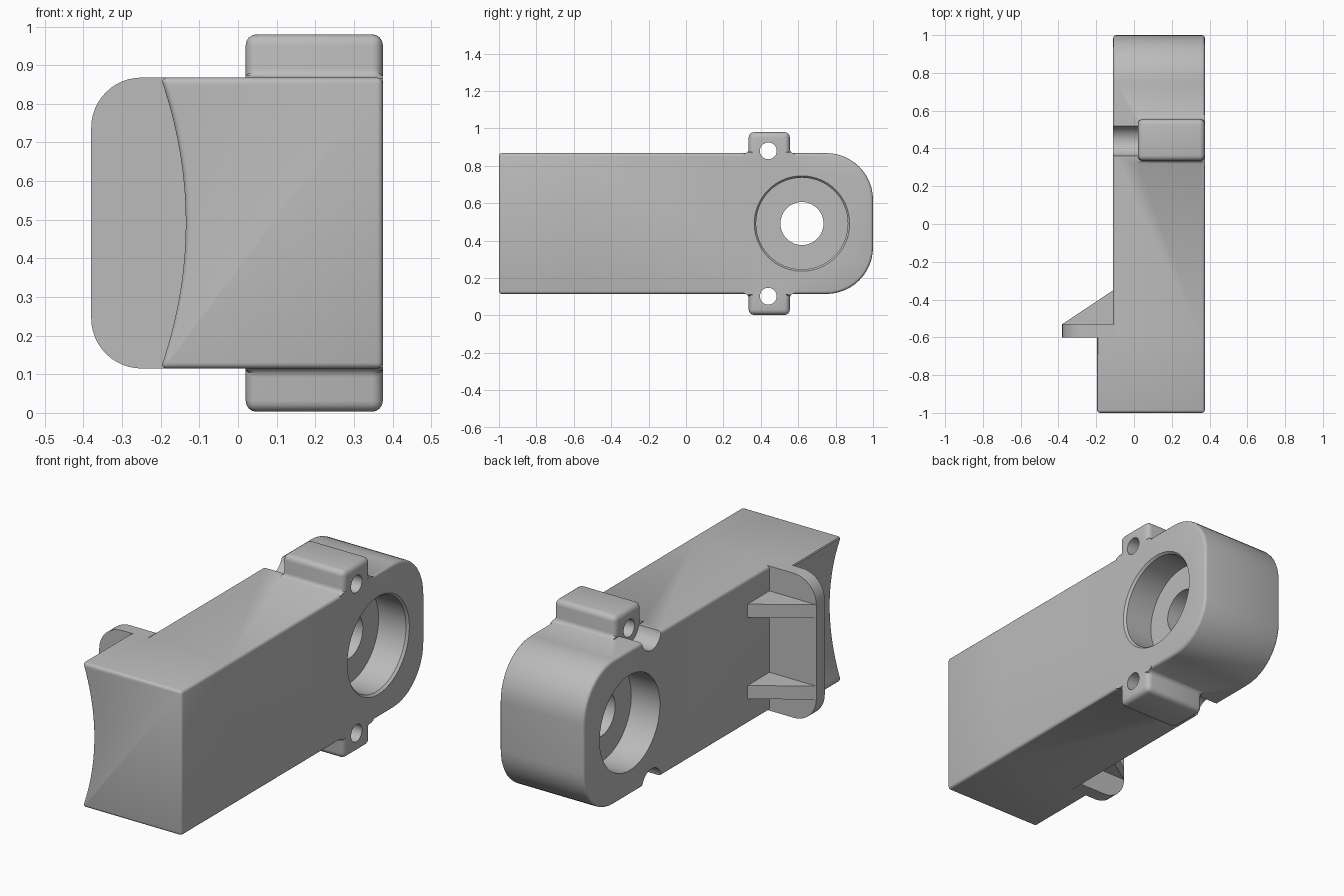
import bpy, bmesh, math
from mathutils import Vector

cube = bpy.data.objects.get("Cube")
if cube:
    bpy.data.objects.remove(cube, do_unlink=True)

grey = bpy.data.materials.new("plain grey")
grey.use_nodes = True
grey.diffuse_color = (0.5, 0.5, 0.5, 1)
grey.node_tree.nodes["Principled BSDF"].inputs["Base Color"].default_value = (0.5, 0.5, 0.5, 1)

LOW, HIGH = 0.115, 0.868          # underside and top of the arm
MID = (LOW + HIGH) / 2
RIGHT, LEFT = -0.11, 0.375        # side faces of the arm
STEP = -0.6                       # where the head meets the arm
EDGE = 0.015                      # edge rounding


def finish(name, bm):
    bmesh.ops.recalc_face_normals(bm, faces=bm.faces)
    mesh = bpy.data.meshes.new(name)
    bm.to_mesh(mesh)
    bm.free()
    mesh.materials.append(grey)
    obj = bpy.data.objects.new(name, mesh)
    bpy.context.collection.objects.link(obj)
    return obj


def prism(name, axis, outline, lo, hi, bevel=0, keep=lambda edge: True, segments=3):
    """Extrude an outline along an axis, rounding its sharp convex edges."""
    place = {"x": lambda a, b: (lo, a, b), "y": lambda a, b: (a, lo, b),
             "z": lambda a, b: (a, b, lo)}[axis]
    bm = bmesh.new()
    face = bm.faces.new([bm.verts.new(place(a, b)) for a, b in outline])
    moved = bmesh.ops.extrude_face_region(bm, geom=[face])["geom"]
    shift = Vector([(hi - lo) * (axis == c) for c in "xyz"])
    bmesh.ops.translate(bm, vec=shift, verts=[v for v in moved if isinstance(v, bmesh.types.BMVert)])
    bmesh.ops.recalc_face_normals(bm, faces=bm.faces)
    if bevel:
        sharp = [e for e in bm.edges if e.calc_face_angle_signed() > math.radians(30) and keep(e)]
        bmesh.ops.bevel(bm, geom=sharp, offset=bevel, segments=segments, profile=0.5, affect="EDGES")
    return finish(name, bm)


def arc(cx, cz, r, start, end, steps=12):
    angles = [math.radians(start + (end - start) * i / steps) for i in range(steps + 1)]
    return [(cx + r * math.cos(t), cz + r * math.sin(t)) for t in angles]


def lathe(name, profile, y, z, sides=64):
    """Turn a profile of (x, radius) about an axis parallel to x."""
    bm = bmesh.new()
    rings = [[bm.verts.new((x, a, b)) for a, b in arc(y, z, r, 0, 360, sides)[:-1]]
             for x, r in profile]
    for one, two in zip(rings, rings[1:]):
        for i in range(sides):
            j = (i + 1) % sides
            bm.faces.new((one[i], one[j], two[j], two[i]))
    bm.faces.new(rings[0])
    bm.faces.new(rings[-1])
    return finish(name, bm)


def combine(obj, tool, operation):
    mod = obj.modifiers.new(operation, "BOOLEAN")
    mod.operation, mod.object, mod.solver = operation, tool, "EXACT"
    bpy.context.view_layer.objects.active = obj
    bpy.ops.object.modifier_apply(modifier=mod.name)
    bpy.data.objects.remove(tool, do_unlink=True)


def off_step(edge):
    return any(abs(v.co.y - STEP) > 0.001 for v in edge.verts)


# Arm with a rounded back end
R = 0.25
arm_outline = ([(STEP, LOW)] + arc(1 - R, LOW + R, R, -90, 0)
               + arc(1 - R, HIGH - R, R, 0, 90) + [(STEP, HIGH)])
arm = prism("arm", "x", arm_outline, RIGHT, LEFT, EDGE, off_step)

# Screw tabs above and below, with filleted roots
TAB_Y, HALF, F = 0.445, 0.11, 0.025
quarter = arc(HALF + F, HIGH + F - 0.002, F, 270, 180, 4) + [(HALF, 0.98)]
upper = quarter + [(-a, b) for a, b in reversed(quarter)]
lower = [(-a, 2 * MID - b) for a, b in upper]
tab_outline = [(TAB_Y + a, b) for a, b in upper + lower]
tabs = prism("screw_tabs", "x", tab_outline, 0.02, LEFT, 0.028,
             lambda e: all(v.co.z < LOW or v.co.z > HIGH for v in e.verts), 4)
combine(arm, tabs, "UNION")

# Counterbored bearing seat on both sides of a web
seat = [(-0.2, 0.248), (0.055, 0.248), (0.055, 0.115), (0.205, 0.115), (0.205, 0.245),
        (LEFT - 0.012, 0.245), (LEFT, 0.255), (0.45, 0.255)]
combine(arm, lathe("seat_cutter", seat, 0.62, MID), "DIFFERENCE")

# Screw holes with clearance grooves on the right side
screw = [(-0.2, 0.08), (0.02, 0.08), (0.02, 0.045), (0.45, 0.045)]
for z in (0.88, 2 * MID - 0.88):
    combine(arm, lathe("screw_cutter", screw, 0.44, z, 40), "DIFFERENCE")

# Head block with a concave right face
hollow = []
for i in range(25):
    t = 1 - i / 12
    hollow.append((-0.135 - 0.065 * t * t, MID + t * (HIGH - LOW) / 2))
head = prism("head_block", "y", hollow + [(LEFT, LOW), (LEFT, HIGH)], -1, STEP, EDGE, off_step)

# Flange plate with rounded outer corners
C = 0.13
flange_outline = ([(-0.1, HIGH)] + arc(-0.38 + C, HIGH - C, C, 90, 180)
                  + arc(-0.38 + C, LOW + C, C, 180, 270) + [(-0.1, LOW)])
flange = prism("flange", "y", flange_outline, STEP, -0.53)

# Two triangular ribs bracing the flange
parts = [arm, head, flange]
for name, z in (("upper_rib", MID + 0.212), ("lower_rib", MID - 0.212)):
    triangle = [(-0.38, -0.53), (-0.1, -0.53), (-0.1, -0.35), (RIGHT, -0.35)]
    parts.append(prism(name, "z", triangle, z - 0.035, z + 0.035))

# Smooth curved faces, keep edges sharp
bpy.ops.object.select_all(action="DESELECT")
for obj in parts:
    obj.select_set(True)
bpy.context.view_layer.objects.active = arm
bpy.ops.object.shade_smooth_by_angle(angle=math.radians(35))
